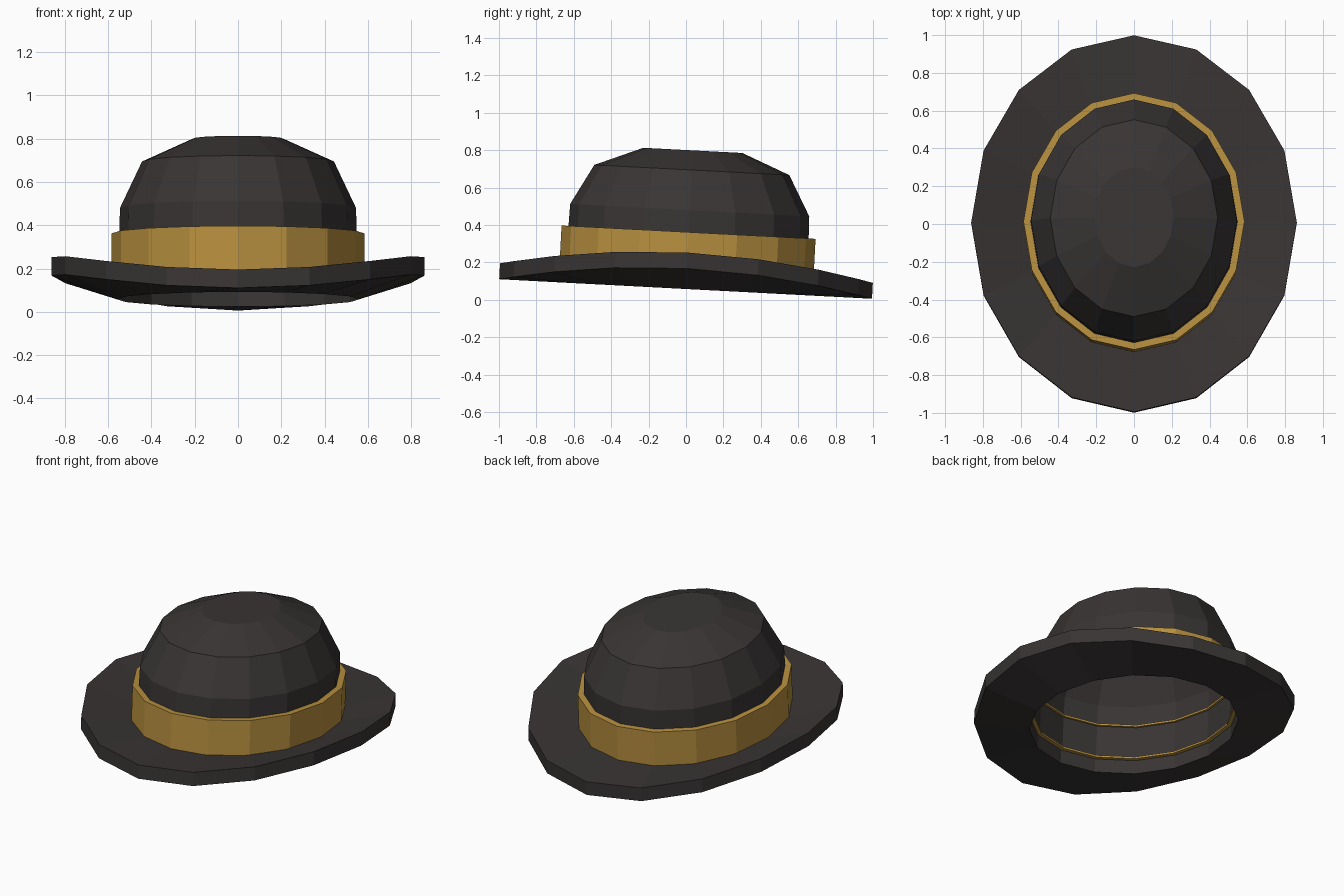
import bpy, bmesh
from math import sin, cos, radians, tau
from mathutils import Matrix, Vector

if "Cube" in bpy.data.objects:
    bpy.data.objects.remove(bpy.data.objects["Cube"])

SIDES = 16
PIVOT = Vector((0, 0, 0.1))
# The whole hat leans slightly towards the back
TILT = Matrix.Translation(PIVOT) @ Matrix.Rotation(radians(-3), 4, 'X') @ Matrix.Translation(-PIVOT)


def material(name, rgb):
    m = bpy.data.materials.new(name)
    m.diffuse_color = (*rgb, 1)
    m.use_nodes = True
    m.node_tree.nodes["Principled BSDF"].inputs["Base Color"].default_value = m.diffuse_color
    return m


def oval_lathe(name, profile, mat, closed):
    """Sweep (rx, ry, z, side_lift) rings around an oval; closed joins last to first, else last is capped."""
    bm = bmesh.new()
    rings = []
    for rx, ry, z, lift in profile:
        ring = []
        for i in range(SIDES):
            a = tau * i / SIDES
            ring.append(bm.verts.new((rx * cos(a), ry * sin(a), z + lift * cos(a) ** 2)))
        rings.append(ring)
    pairs = list(zip(rings, rings[1:]))
    if closed:
        pairs.append((rings[-1], rings[0]))
    else:
        bm.faces.new(rings[-1])
    for lo, hi in pairs:
        for i in range(SIDES):
            j = (i + 1) % SIDES
            bm.faces.new((lo[i], lo[j], hi[j], hi[i]))
    if closed:
        bmesh.ops.recalc_face_normals(bm, faces=bm.faces)
    bm.transform(TILT)
    me = bpy.data.meshes.new(name)
    bm.to_mesh(me)
    bm.free()
    me.materials.append(mat)
    ob = bpy.data.objects.new(name, me)
    bpy.context.collection.objects.link(ob)
    return ob


felt = material("dark_felt", (0.04, 0.035, 0.034))
gold = material("gold_ribbon", (0.48, 0.28, 0.05))

# Brim: flat at the head opening, curling up at the sides
oval_lathe("brim", [
    (0.56, 0.655, 0.058, 0), (0.862, 0.998, 0.058, 0.11),
    (0.862, 0.998, 0.143, 0.11), (0.56, 0.655, 0.143, 0)], felt, True)

# Crown: open shell with a flat top
oval_lathe("crown", [
    (0.548, 0.643, 0.143, 0), (0.548, 0.643, 0.36, 0), (0.545, 0.64, 0.48, 0),
    (0.443, 0.522, 0.695, 0), (0.21, 0.265, 0.80, 0)], felt, False)

# Ribbon: its top and bottom lips show just inside the crown
oval_lathe("hat_band", [
    (0.585, 0.68, 0.143, 0), (0.585, 0.68, 0.362, 0),
    (0.535, 0.63, 0.362, 0), (0.535, 0.63, 0.35, 0), (0.558, 0.653, 0.35, 0),
    (0.558, 0.653, 0.155, 0), (0.535, 0.63, 0.155, 0), (0.535, 0.63, 0.143, 0)], gold, True)
